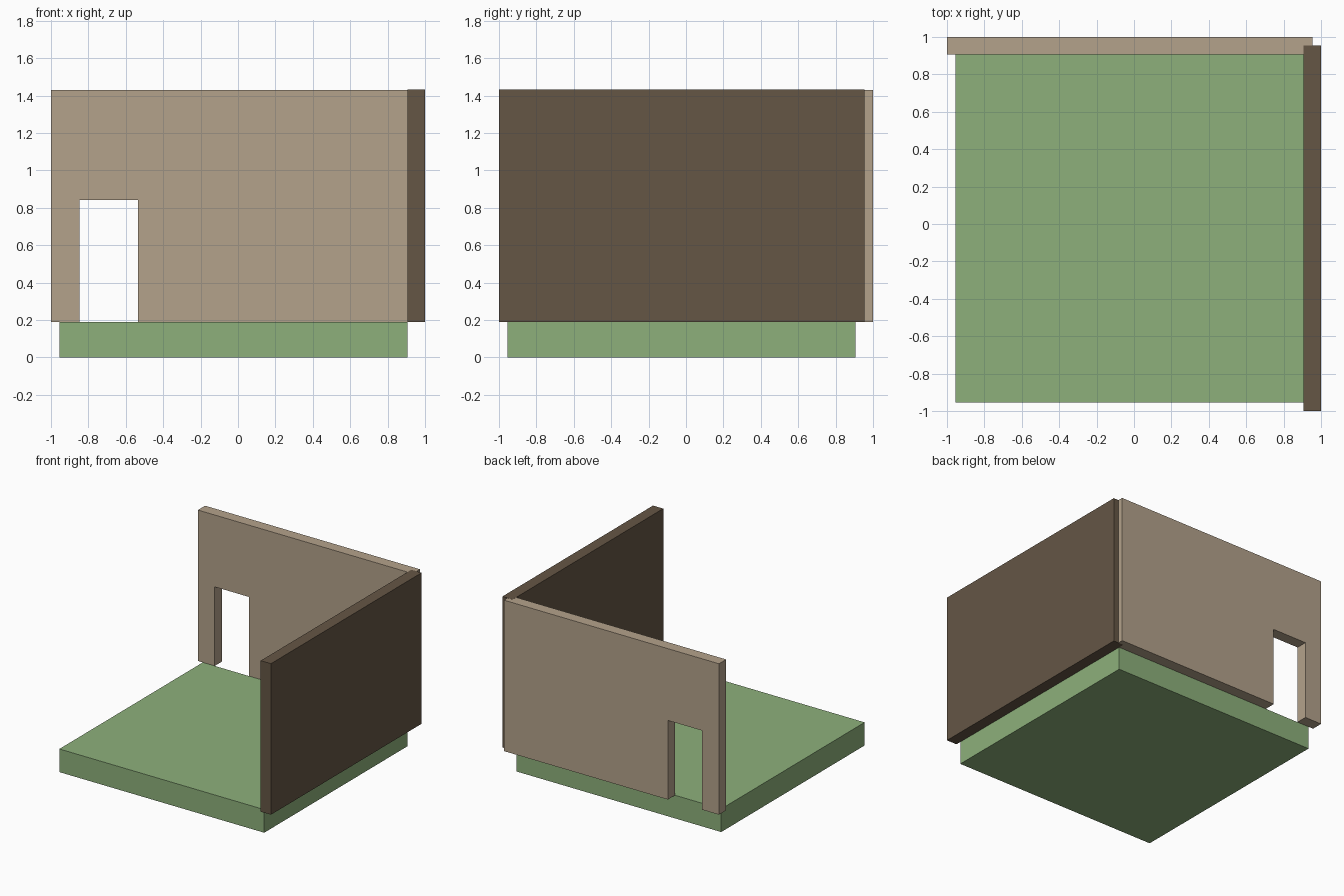
import bpy
import bmesh

if "Cube" in bpy.data.objects:
    bpy.data.objects.remove(bpy.data.objects["Cube"])


def material(name, rgb):
    """Flat material from 0-255 sRGB values, stored as linear."""
    mat = bpy.data.materials.new(name)
    lin = [((c / 255 + 0.055) / 1.055) ** 2.4 for c in rgb]
    mat.diffuse_color = (*lin, 1.0)
    mat.use_nodes = True
    mat.node_tree.nodes["Principled BSDF"].inputs["Base Color"].default_value = mat.diffuse_color
    return mat


def extrude_profile(name, points, direction, mat):
    """Solid made by extruding a closed flat outline."""
    bm = bmesh.new()
    face = bm.faces.new([bm.verts.new(p) for p in points])
    geom = bmesh.ops.extrude_face_region(bm, geom=[face])["geom"]
    moved = [g for g in geom if isinstance(g, bmesh.types.BMVert)]
    bmesh.ops.translate(bm, verts=moved, vec=direction)
    bmesh.ops.recalc_face_normals(bm, faces=bm.faces)
    mesh = bpy.data.meshes.new(name)
    bm.to_mesh(mesh)
    bm.free()
    mesh.materials.append(mat)
    obj = bpy.data.objects.new(name, mesh)
    bpy.context.collection.objects.link(obj)
    return obj


green = material("floor green", (141, 176, 123))
tan = material("wall tan", (180, 162, 139))
brown = material("wall brown", (101, 86, 69))

FLOOR_TOP, WALL_TOP = 0.19, 1.43
INNER, MID = 0.907, 0.955      # inner wall face, short wall end
DOOR_L, DOOR_R, DOOR_TOP = -0.847, -0.535, 0.84

# Floor slab
extrude_profile("floor", [(-MID, -MID, 0), (INNER, -MID, 0),
                          (INNER, INNER, 0), (-MID, INNER, 0)],
                (0, 0, FLOOR_TOP), green)

# Back wall with doorway open at the bottom
outline = [(-1, FLOOR_TOP), (DOOR_L, FLOOR_TOP), (DOOR_L, DOOR_TOP),
           (DOOR_R, DOOR_TOP), (DOOR_R, FLOOR_TOP), (MID, FLOOR_TOP),
           (MID, WALL_TOP), (-1, WALL_TOP)]
extrude_profile("back_wall", [(x, INNER, z) for x, z in outline],
                (0, 1 - INNER, 0), tan)

# Right wall, a hair taller so its top shows cleanly at the corner
extrude_profile("right_wall", [(INNER, -1, FLOOR_TOP), (1, -1, FLOOR_TOP),
                               (1, MID, FLOOR_TOP), (INNER, MID, FLOOR_TOP)],
                (0, 0, WALL_TOP - FLOOR_TOP + 0.001), brown)
